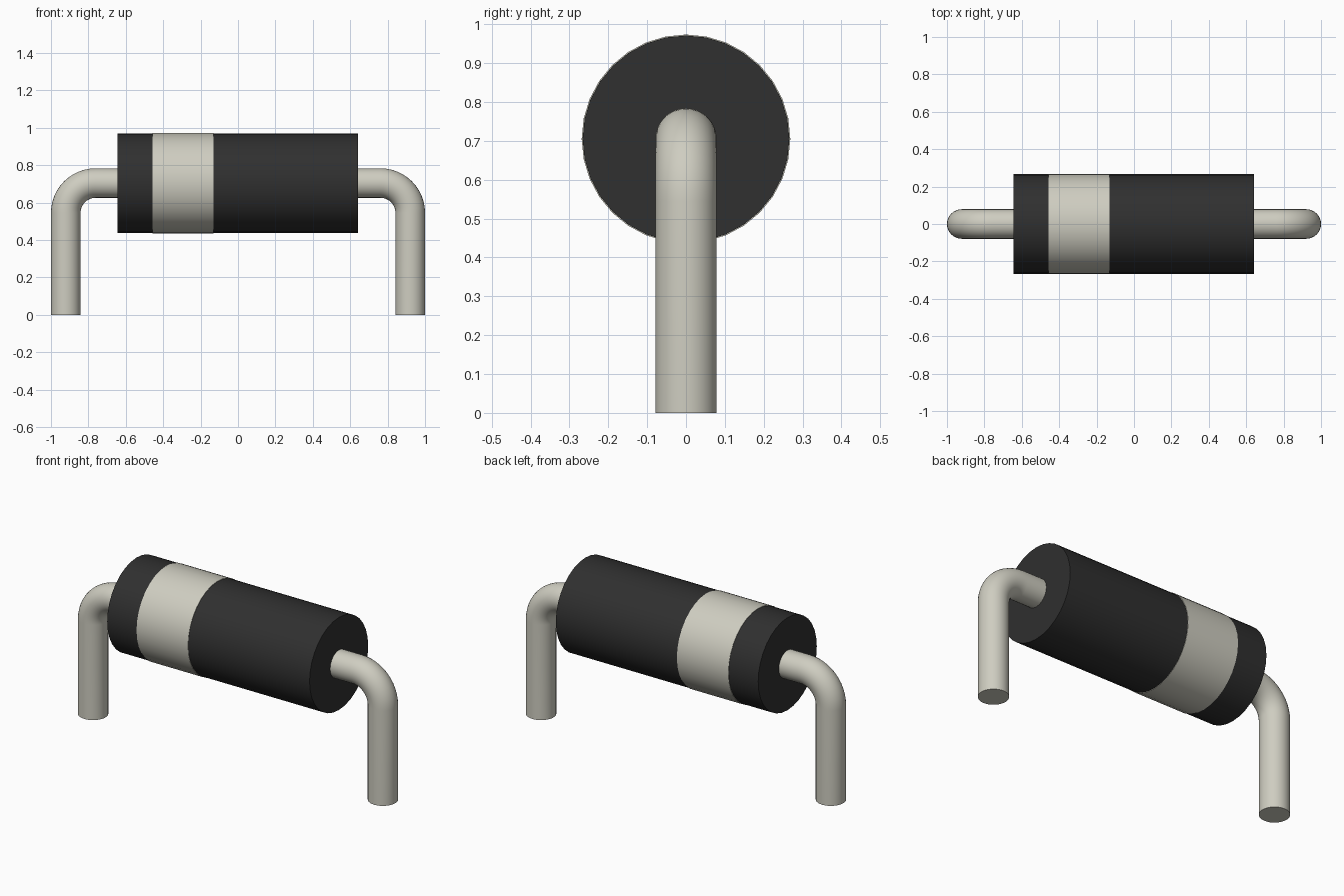
import bpy, bmesh
from math import cos, sin, pi
from mathutils import Vector

cube = bpy.data.objects.get("Cube")
if cube:
    bpy.data.objects.remove(cube, do_unlink=True)

AXIS_Z = 0.705     # height of the body axis
WIRE_R = 0.079
BEND_R = 0.16
LEG_X = 0.921


def material(name, rgb):
    m = bpy.data.materials.new(name)
    m.use_nodes = True
    m.diffuse_color = (*rgb, 1)
    bsdf = next(n for n in m.node_tree.nodes if n.type == 'BSDF_PRINCIPLED')
    bsdf.inputs["Base Color"].default_value = (*rgb, 1)
    bsdf.inputs["Roughness"].default_value = 0.6
    return m


def sweep(name, stations, sides, mat, caps=True):
    """Skin round rings given as (centre, tangent, radius) lying in the xz plane."""
    bm = bmesh.new()
    side = Vector((0, 1, 0))
    rings = []
    for centre, tangent, radius in stations:
        up = Vector(tangent).cross(side)
        rings.append([bm.verts.new(Vector(centre) + radius * (
            up * cos(2 * pi * i / sides) + side * sin(2 * pi * i / sides)))
            for i in range(sides)])
    for a, b in zip(rings, rings[1:]):
        for i in range(sides):
            j = (i + 1) % sides
            bm.faces.new((a[i], a[j], b[j], b[i]))
    if caps:
        bm.faces.new(rings[0])
        bm.faces.new(rings[-1])
    bmesh.ops.recalc_face_normals(bm, faces=bm.faces)
    mesh = bpy.data.meshes.new(name)
    bm.to_mesh(mesh)
    bm.free()
    mesh.materials.append(mat)
    ob = bpy.data.objects.new(name, mesh)
    bpy.context.collection.objects.link(ob)
    bpy.ops.object.select_all(action='DESELECT')
    ob.select_set(True)
    bpy.context.view_layer.objects.active = ob
    bpy.ops.object.shade_smooth_by_angle(angle=pi / 6)
    return ob


def along_x(x0, x1, radius):
    return [((x, 0, AXIS_Z), (1, 0, 0), radius) for x in (x0, x1)]


black = material("black plastic", (0.029, 0.029, 0.029))
metal = material("pale metal", (0.62, 0.61, 0.53))

# Cylindrical body and its slightly raised polarity band
sweep("body", along_x(-0.645, 0.641, 0.266), 32, black)
sweep("polarity_band", along_x(-0.457, -0.13, 0.2685), 32, metal)

# Bent wire leads, one on each end
for label, s in (("left", 1), ("right", -1)):
    path = [((s * 0.6, 0, AXIS_Z), (s, 0, 0), WIRE_R)]
    cx, cz = LEG_X - BEND_R, AXIS_Z - BEND_R
    for k in range(13):
        a = pi / 2 * k / 12
        path.append(((s * (cx + BEND_R * sin(a)), 0, cz + BEND_R * cos(a)),
                     (s * cos(a), 0, -sin(a)), WIRE_R))
    path.append(((s * LEG_X, 0, 0), (0, 0, -1), WIRE_R))
    sweep(label + "_wire_lead", path, 32, metal)
